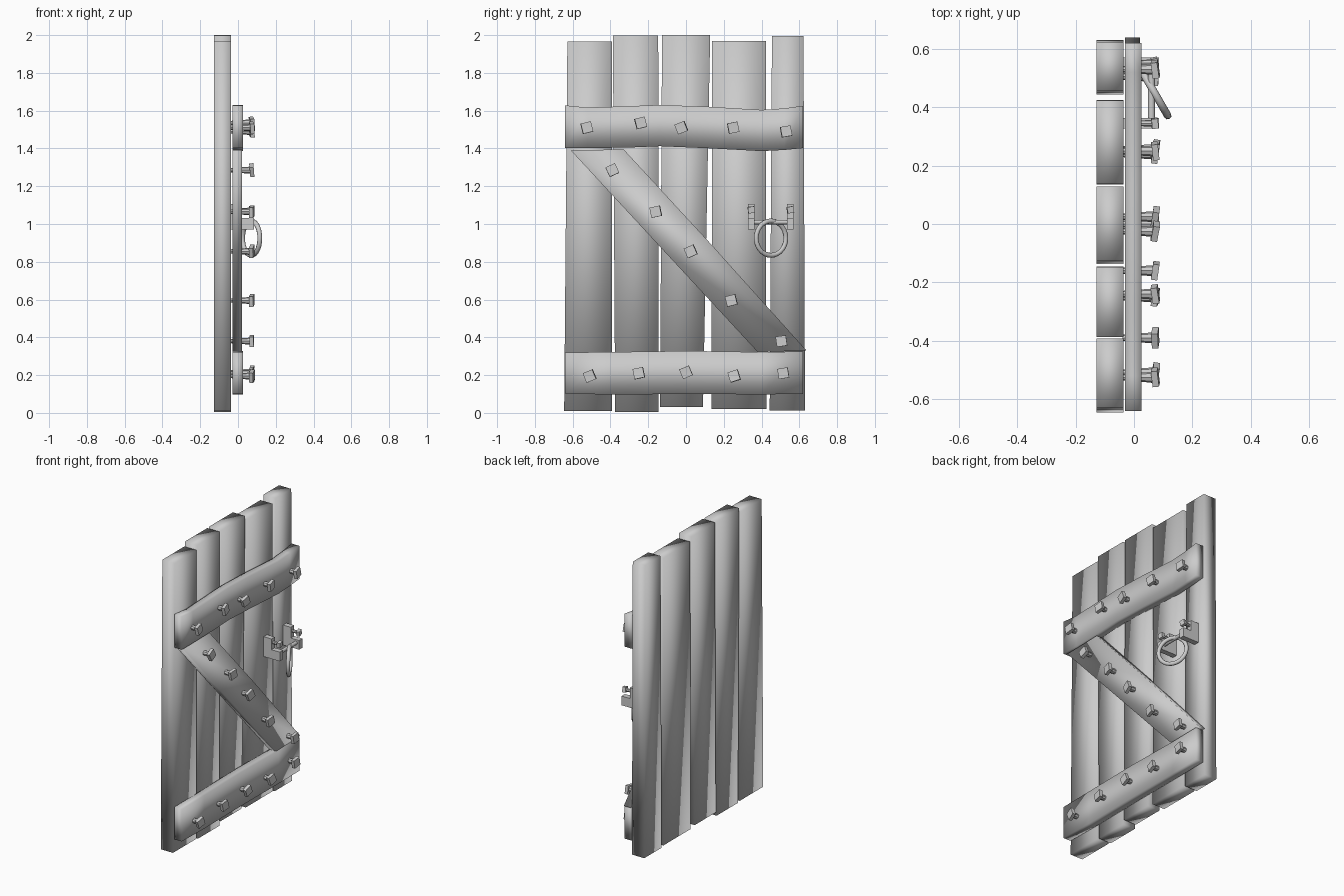
import bpy, bmesh, math, random
from mathutils import Matrix, Vector

if "Cube" in bpy.data.objects:
    bpy.data.objects.remove(bpy.data.objects["Cube"])

random.seed(4)


def finish(bm, name, smooth=True, angle=None):
    bmesh.ops.recalc_face_normals(bm, faces=bm.faces)
    me = bpy.data.meshes.new(name)
    bm.to_mesh(me)
    bm.free()
    ob = bpy.data.objects.new(name, me)
    bpy.context.collection.objects.link(ob)
    for p in me.polygons:
        p.use_smooth = smooth
    if angle:
        bpy.ops.object.select_all(action='DESELECT')
        ob.select_set(True)
        bpy.context.view_layer.objects.active = ob
        bpy.ops.object.shade_smooth_by_angle(angle=math.radians(angle))
    return ob


def board(name, pairs, x0, x1):
    """Loft a rectangular board through pairs of (y, z) edge points."""
    bm = bmesh.new()
    rings = [[bm.verts.new((x, *p)) for x, p in
              ((x0, a), (x1, a), (x1, b), (x0, b))] for a, b in pairs]
    bm.faces.new(rings[0])
    bm.faces.new(rings[-1])
    for r, s in zip(rings, rings[1:]):
        for i in range(4):
            j = (i + 1) % 4
            bm.faces.new((r[i], r[j], s[j], s[i]))
    return finish(bm, name)


def add_box(bm, lo, hi):
    lo, hi = Vector(lo), Vector(hi)
    m = Matrix.Translation((lo + hi) / 2) @ Matrix.Diagonal((*(hi - lo), 1))
    bmesh.ops.create_cube(bm, size=1, matrix=m)


def nail(name, y, z, size=0.055, tip=0.085):
    """Square-headed nail, flared shank, slightly crooked."""
    bm = bmesh.new()
    length = tip + 0.04
    bmesh.ops.create_cone(bm, cap_ends=True, segments=8, radius1=size * 0.2,
                          radius2=size * 0.34, depth=length - 0.02,
                          matrix=Matrix.Translation((0, 0, (length - 0.02) / 2)))
    tilt = (Matrix.Rotation(random.uniform(-0.2, 0.2), 4, 'X')
            @ Matrix.Rotation(random.uniform(-0.1, 0.1), 4, 'Y')
            @ Matrix.Rotation(random.uniform(0.1, 0.45), 4, 'Z'))
    bmesh.ops.create_cube(bm, size=1, matrix=Matrix.Translation((0, 0, length - 0.012))
                          @ tilt @ Matrix.Diagonal((size, size, 0.022, 1)))
    bm.transform(Matrix.Translation((-0.04, y, z)) @ Matrix.Rotation(math.pi / 2, 4, 'Y'))
    return finish(bm, name, angle=40)


# Upright planks: bottom y range, top y range, z range
planks = [(-0.645, -0.393, -0.628, -0.392, 0.01, 1.967),
          (-0.375, -0.145, -0.387, -0.147, 0.004, 1.998),
          (-0.137, 0.09, -0.127, 0.128, 0.03, 2.0),
          (0.135, 0.425, 0.138, 0.423, 0.02, 1.97),
          (0.443, 0.63, 0.455, 0.622, 0.012, 1.995)]
for i, (a, b, c, d, z0, z1) in enumerate(planks):
    board(f"plank_{i + 1}", [((a, z0), (b, z0)), ((c, z1), (d, z1))], -0.128, -0.036)

# Horizontal rails: y, lower z, upper z
rails = {"top_rail": [(-0.64, 1.402, 1.628), (-0.52, 1.402, 1.616), (-0.3, 1.405, 1.624),
                      (-0.14, 1.412, 1.63), (0.1, 1.402, 1.622), (0.4, 1.386, 1.604),
                      (0.52, 1.392, 1.612), (0.62, 1.402, 1.626)],
         "bottom_rail": [(-0.64, 0.102, 0.32), (-0.4, 0.097, 0.322), (0, 0.1, 0.328),
                         (0.4, 0.098, 0.322), (0.62, 0.1, 0.325)]}
for name, pts in rails.items():
    board(name, [((y, lo), (y, hi)) for y, lo, hi in pts], -0.03, 0.026)

# Diagonal brace
board("diagonal_brace", [((-0.61, 1.39), (-0.33, 1.395)), ((-0.11, 0.85), (0.14, 0.885)),
                         ((0.38, 0.322), (0.638, 0.33))], -0.03, 0.02)

# Nails on rails and brace
nails = [(-0.525, 1.51), (-0.24, 1.535), (-0.025, 1.51), (0.25, 1.51), (0.53, 1.49),
         (-0.51, 0.195), (-0.25, 0.21), (0.0, 0.215), (0.255, 0.195), (0.515, 0.21),
         (-0.39, 1.285), (-0.16, 1.065), (0.025, 0.855), (0.24, 0.595), (0.505, 0.38)]
for i, (y, z) in enumerate(nails):
    nail(f"nail_{i + 1}", y, z)

# Handle brackets, each with a small nail
for side, y in (("left", 0.345), ("right", 0.552)):
    bm = bmesh.new()
    add_box(bm, (-0.037, y - 0.018, 0.97), (0.022, y + 0.018, 1.105))
    add_box(bm, (0.02, y - 0.018, 0.97), (0.085, y + 0.018, 1.032))
    finish(bm, f"handle_bracket_{side}", smooth=False)
    nail(f"bracket_nail_{side}", y, 1.075, 0.034, 0.083)

# Bar between the brackets
bm = bmesh.new()
bmesh.ops.create_cone(bm, cap_ends=True, segments=10, radius1=0.012, radius2=0.012, depth=0.2,
                      matrix=Matrix.Translation((0.06, 0.448, 1.01))
                      @ Matrix.Rotation(math.pi / 2, 4, 'X'))
finish(bm, "handle_bar", angle=40)

# Pull ring, swung out of line with the door
bpy.ops.mesh.primitive_torus_add(major_segments=28, minor_segments=8, major_radius=0.091,
                                 minor_radius=0.013, location=(0.07, 0.45, 0.925),
                                 rotation=(math.pi / 2, 0, math.radians(-60)))
ring = bpy.context.object
ring.name = "pull_ring"
bpy.ops.object.shade_smooth()
